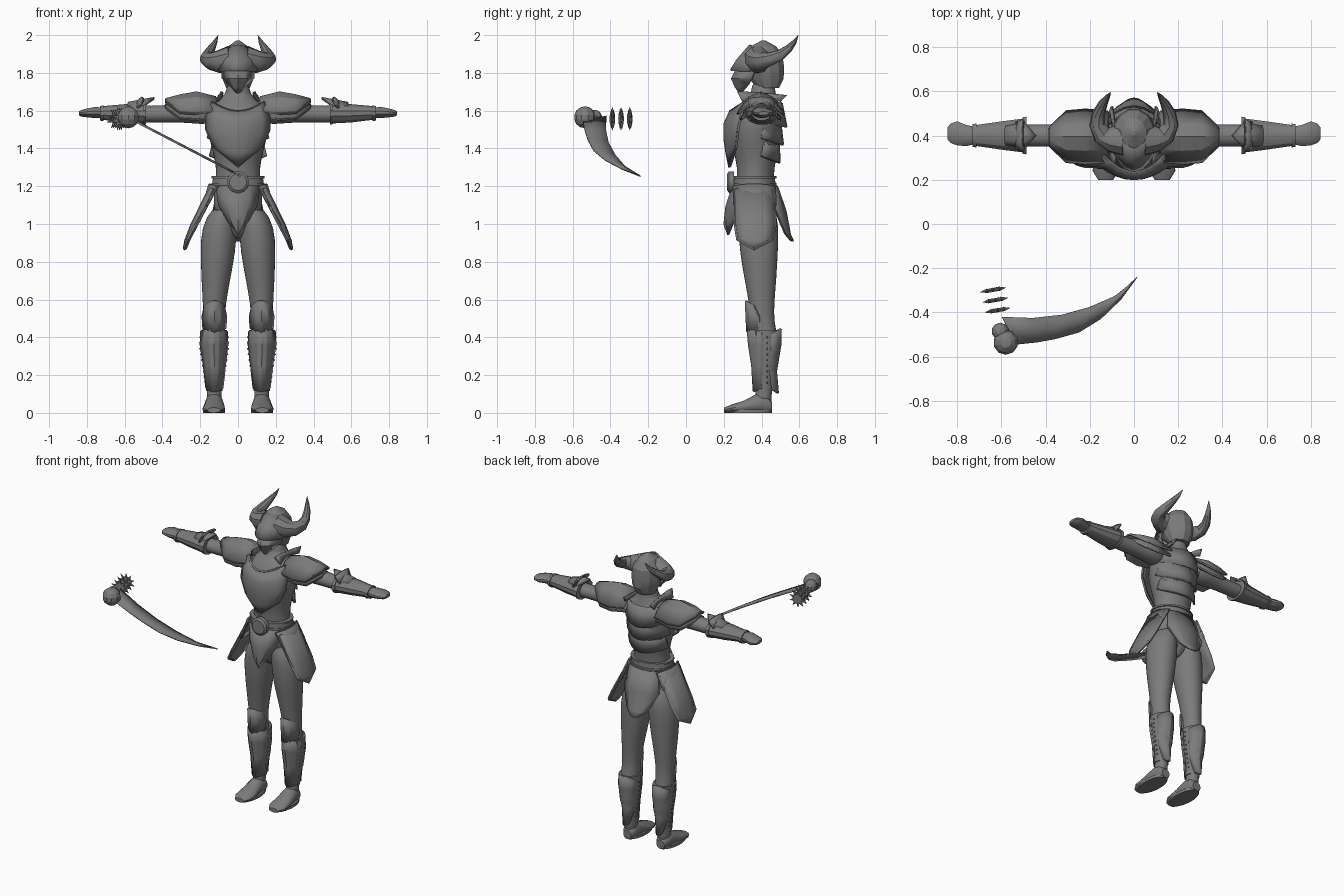
import bpy, bmesh, math
from mathutils import Vector, Matrix

cube = bpy.data.objects.get("Cube")
if cube:
    bpy.data.objects.remove(cube)

steel = bpy.data.materials.new("grey_steel")
steel.use_nodes = True
GREY = (0.2, 0.2, 0.2, 1)
steel.diffuse_color = GREY
steel.node_tree.nodes["Principled BSDF"].inputs["Base Color"].default_value = GREY


def finish(name, bm, mirror=False, smooth=35, subsurf=0, thick=0):
    """Turn a bmesh into a finished object."""
    bmesh.ops.remove_doubles(bm, verts=bm.verts, dist=0.0005)
    bmesh.ops.recalc_face_normals(bm, faces=bm.faces)
    me = bpy.data.meshes.new(name)
    bm.to_mesh(me)
    bm.free()
    me.materials.append(steel)
    ob = bpy.data.objects.new(name, me)
    bpy.context.collection.objects.link(ob)
    if smooth:
        bpy.ops.object.select_all(action='DESELECT')
        ob.select_set(True)
        bpy.context.view_layer.objects.active = ob
        bpy.ops.object.shade_smooth_by_angle(angle=math.radians(smooth))
    if thick:
        mod = ob.modifiers.new("thickness", 'SOLIDIFY')
        mod.thickness, mod.offset = thick, 0
    if subsurf:
        ob.modifiers.new("rounding", 'SUBSURF').levels = subsurf
        ob.modifiers["rounding"].render_levels = subsurf
    if mirror:
        ob.modifiers.new("mirror", 'MIRROR').use_mirror_merge = False
    return ob


def skin(bm, rings, closed=False):
    """Bridge rings of points; cap the ends unless closed."""
    vs = [[bm.verts.new(p) for p in r] for r in rings]
    n = len(vs[0])
    for a, b in zip(vs, vs[1:] + (vs[:1] if closed else [])):
        for i in range(n):
            bm.faces.new((a[i], a[(i + 1) % n], b[(i + 1) % n], b[i]))
    if not closed:
        bm.faces.new(vs[0])
        bm.faces.new(vs[-1])


def loft(name, axis, sections, n=16, **kw):
    """Ellipses (t, centre a, centre b, radius a, radius b) along an axis."""
    rings = []
    for t, ca, cb, ra, rb in sections:
        ring = []
        for i in range(n):
            w = 2 * math.pi * (i + 0.5) / n
            p = [ca + ra * math.cos(w), cb + rb * math.sin(w)]
            p.insert(axis, t)
            ring.append((p[0], p[1], max(p[2], 0)))
        rings.append(ring)
    bm = bmesh.new()
    skin(bm, rings)
    return finish(name, bm, **kw)


def tube(name, path, radii, n=10, closed=False, **kw):
    """Sweep a circle along a path."""
    pts = [Vector(p) for p in path]
    rings, m = [], len(pts)
    side = None
    for i, p in enumerate(pts):
        nxt = pts[(i + 1) % m] if closed else pts[min(i + 1, m - 1)]
        prv = pts[i - 1] if closed else pts[max(i - 1, 0)]
        d = (nxt - prv).normalized()
        base = side if side is not None else d.orthogonal()
        side = (base - d * base.dot(d)).normalized()
        up = d.cross(side)
        rings.append([p + radii[i] * (side * math.cos(2 * math.pi * k / n)
                      + up * math.sin(2 * math.pi * k / n)) for k in range(n)])
    bm = bmesh.new()
    skin(bm, rings, closed)
    return finish(name, bm, **kw)


def plate(name, rows, cols=6, thick=0.014, rim=0.009, mirror=False, smooth=25):
    """Curved armour plate from rows of (edge, middle, edge), with a rim."""
    grid = []
    for row in rows:
        l, m, r = (Vector(p) for p in row)
        line = []
        for i in range(cols + 1):
            u = 2 * i / cols - 1
            line.append(m + (r - l) * u / 2 + ((l + r) / 2 - m) * u * u)
        grid.append(line)
    bm = bmesh.new()
    vs = [[bm.verts.new(p) for p in line] for line in grid]
    for a, b in zip(vs, vs[1:]):
        for i in range(cols):
            bm.faces.new((a[i], a[i + 1], b[i + 1], b[i]))
    bmesh.ops.remove_doubles(bm, verts=bm.verts, dist=0.001)
    finish(name, bm, mirror, smooth, thick=thick)
    if rim:
        edge = grid[0] + [g[-1] for g in grid[1:]] + grid[-1][-2::-1] + [g[0] for g in grid[-2:0:-1]]
        loop = [p for i, p in enumerate(edge) if (p - edge[i - 1]).length > 0.004]
        tube(name + "_rim", loop, [rim] * len(loop), 4, True, mirror=mirror, smooth=0)


def sym(w, ye, ze, ym, zm):
    return ((-w, ye, ze), (0, ym, zm), (w, ye, ze))


def about(cx, w, ye, ze, ym, zm):
    return ((cx - w, ye, ze), (cx, ym, zm), (cx + w, ye, ze))


def tip(x, y, z):
    return ((x, y, z),) * 3


# Body
loft("torso", 2, [(.92, 0, .38, .03, .05), (.98, 0, .38, .1, .09), (1.1, 0, .375, .14, .105),
     (1.2, 0, .365, .125, .1), (1.3, 0, .37, .115, .098), (1.4, 0, .37, .14, .125),
     (1.5, 0, .37, .17, .14), (1.59, 0, .385, .17, .125), (1.65, 0, .4, .12, .09),
     (1.68, 0, .41, .062, .065), (1.78, 0, .41, .055, .06)], subsurf=1)
loft("legs", 2, [(1.1, .075, .38, .06, .095), (.98, .1, .385, .098, .11), (.85, .106, .385, .094, .103),
     (.7, .118, .395, .077, .085), (.58, .125, .4, .062, .068), (.48, .128, .405, .057, .062),
     (.4, .128, .42, .064, .07), (.3, .127, .425, .06, .064), (.18, .125, .42, .042, .046),
     (.1, .125, .41, .038, .043), (.03, .127, .405, .042, .05)], mirror=True, subsurf=1)
loft("feet", 1, [(.455, .125, .03, .03, .03), (.43, .125, .045, .045, .05), (.38, .126, .05, .048, .055),
     (.31, .127, .032, .056, .035), (.24, .128, .02, .06, .024), (.2, .128, .014, .035, .014)],
     mirror=True)
loft("soles", 2, [(0, .127, .33, .06, .125), (.018, .127, .33, .06, .128)], mirror=True)
loft("arms", 0, [(.12, .4, 1.59, .08, .075), (.25, .4, 1.59, .062, .055), (.35, .4, 1.585, .052, .048),
     (.45, .4, 1.58, .05, .045), (.6, .4, 1.585, .05, .045), (.72, .4, 1.588, .036, .032)],
     mirror=True, subsurf=1)
loft("hands", 0, [(.71, .4, 1.588, .038, .03), (.76, .4, 1.59, .05, .03), (.8, .41, 1.588, .056, .024),
     (.83, .41, 1.586, .045, .018), (.843, .41, 1.586, .028, .01)], n=12, mirror=True)

# Helmet and horns
loft("helmet", 2, [(1.72, 0, .435, .065, .06), (1.77, 0, .425, .085, .095), (1.83, 0, .415, .098, .108),
     (1.89, 0, .41, .09, .105), (1.94, 0, .41, .055, .07), (1.972, 0, .41, .008, .01)], n=12, smooth=20)
plate("visor", [sym(.05, .38, 1.93, .34, 1.945), sym(.095, .36, 1.86, .275, 1.87),
      sym(.098, .34, 1.81, .24, 1.815)], rim=.005)
plate("face_mask", [sym(.085, .37, 1.83, .27, 1.82), sym(.08, .35, 1.77, .245, 1.77),
      sym(.045, .335, 1.74, .265, 1.725), sym(.01, .3, 1.7, .29, 1.695)], cols=4, rim=0, smooth=20)
tube("horns", [(.04, .38, 1.87), (.1, .385, 1.86), (.145, .405, 1.862), (.167, .45, 1.875),
     (.16, .5, 1.895), (.14, .545, 1.93), (.12, .575, 1.965), (.105, .595, 2.0)],
     [.075, .062, .046, .036, .029, .021, .012, .001], mirror=True)

# Chest, back and collar armour
plate("breastplate", [sym(.135, .31, 1.645, .235, 1.595), sym(.165, .29, 1.57, .205, 1.53),
      sym(.165, .275, 1.5, .205, 1.45), sym(.125, .265, 1.41, .215, 1.38),
      tip(0, .23, 1.305)], cols=8)
for i in range(3):
    z = 1.64 - .095 * i
    w = .165 - .012 * i
    plate(f"back_plate_{i + 1}", [sym(w * .9, .42, z, .505 - .008 * i, z),
          sym(w + .008, .4, z - .09, .53 - .018 * i, z - .125)], cols=8, rim=.006)
plate("collar_guards", [((.11, .3, 1.65), (.09, .4, 1.665), (.11, .5, 1.65)),
      ((.085, .275, 1.7), (.085, .4, 1.69), (.1, .53, 1.68))], rim=.005, mirror=True)

# Layered shoulder armour
for layer, (grow, dx, dz) in {"shoulder_guards": (1, 0, 0), "under_shoulder_guards": (.86, .0, -.03)}.items():
    rows = []
    for x, half, low, top in [(.12, .112, 1.6, 1.67), (.22, .12, 1.585, 1.695),
                              (.305, .112, 1.59, 1.68), (.38, .04, 1.645, 1.66)]:
        rows.append(((x + dx, .395 - half * grow, low + dz), (x + dx, .395, top + dz),
                     (x + dx, .395 + half * grow, low + dz)))
    plate(layer, rows, cols=4, rim=.008, mirror=True, smooth=20)

# Forearm armour
loft("gauntlets", 0, [(.49, .4, 1.585, .08, .055), (.51, .4, 1.585, .078, .054),
     (.6, .4, 1.586, .066, .05), (.72, .4, 1.588, .048, .037)], n=12, mirror=True, smooth=25)
for name, x, ry, rz in [("elbow_bands", .495, .088, .062), ("wrist_bands", .722, .056, .043)]:
    loft(name, 0, [(x - .009, .4, 1.586, ry, rz), (x + .009, .4, 1.586, ry - .003, rz - .003)],
         n=12, mirror=True)
plate("elbow_points", [tip(.445, .4, 1.665), ((.495, .345, 1.63), (.5, .4, 1.655), (.495, .455, 1.63)),
      ((.58, .36, 1.62), (.58, .4, 1.64), (.58, .44, 1.62))], cols=4, rim=.006, mirror=True)
plate("elbow_fins", [((.5, .33, 1.66), (.505, .4, 1.67), (.5, .47, 1.66)),
      ((.53, .34, 1.61), (.54, .4, 1.64), (.53, .46, 1.61))], cols=4, rim=.004, mirror=True)

# Belt and hip armour
loft("belt", 2, [(1.205, 0, .362, .138, .114), (1.25, 0, .362, .134, .11)], n=20)
for name, z in [("belt_lower_edge", 1.21), ("belt_upper_edge", 1.247)]:
    loft(name, 2, [(z - .006, 0, .362, .143, .118), (z + .006, 0, .362, .143, .118)], n=20)
loft("buckle", 1, [(.218, 0, 1.222, .045, .045), (.228, 0, 1.222, .058, .058),
     (.255, 0, 1.222, .058, .058)])
plate("front_tasset", [sym(.115, .29, 1.2, .25, 1.2), sym(.1, .275, 1.1, .215, 1.09),
      sym(.055, .255, 1.02, .205, 1.0), tip(0, .225, .945)], cols=4, rim=.005)
plate("rear_tasset", [sym(.105, .45, 1.2, .48, 1.2), sym(.13, .475, 1.07, .525, 1.07),
      sym(.075, .525, .95, .55, .94), sym(.03, .555, .915, .565, .91)], cols=4, rim=.005)
plate("side_tassets", [((.125, .26, 1.18), (.145, .36, 1.195), (.125, .465, 1.18)),
      ((.225, .265, .99), (.245, .36, .99), (.225, .468, .99)),
      ((.262, .275, .92), (.275, .36, .91), (.262, .455, .92)), tip(.282, .36, .87)],
      cols=4, thick=.02, rim=.011, mirror=True)
plate("upper_hip_plates", [((.11, .25, 1.2), (.15, .36, 1.21), (.11, .47, 1.2)),
      ((.165, .255, 1.1), (.195, .36, 1.06), (.165, .475, 1.1))], cols=4, rim=.006, mirror=True)

# Knee and shin armour
plate("knee_guards", [about(.125, .05, .36, .565, .318, .59), about(.125, .062, .385, .51, .322, .51),
      about(.125, .058, .385, .45, .325, .43)], cols=4, rim=.007, mirror=True)
loft("greaves", 2, [(.44, .128, .415, .07, .082), (.36, .128, .418, .072, .079), (.26, .126, .425, .06, .064),
     (.17, .125, .415, .045, .05), (.115, .125, .41, .045, .048)], mirror=True)
plate("shin_plates", [about(.127, .068, .4, .43, .328, .445), about(.127, .07, .405, .36, .335, .36),
      about(.125, .055, .405, .25, .352, .25), about(.125, .042, .4, .13, .36, .115)],
      rim=.005, mirror=True)
plate("calf_plates", [about(.127, .06, .45, .42, .5, .445), about(.127, .062, .45, .36, .498, .36),
      about(.125, .045, .44, .22, .475, .22), about(.125, .02, .46, .12, .485, .105)],
      rim=.004, mirror=True)
bm = bmesh.new()
for side in (-1, 1):
    for k in range(9):
        z = .16 + .03 * k
        reach = .047 + .028 * min(1, (z - .16) / .18)
        bmesh.ops.create_icosphere(bm, subdivisions=1, radius=.005,
                                   matrix=Matrix.Translation((.126 + side * reach, .43, z)))
finish("greave_rivets", bm, mirror=True)

# Floating blade with its round grip
def on_blade(x, y):
    return Vector((x, y, 1.26 - .52 * x))


edges = [(-.596, -.42, -.535, -.545), (-.46, -.425, -.44, -.535), (-.325, -.41, -.357, -.52),
         (-.2, -.375, -.25, -.49), (-.086, -.325, -.153, -.43), (-.03, -.28, -.06, -.34)]
rows = []
for ax, ay, bx, by in edges:
    a, b = on_blade(ax, ay), on_blade(bx, by)
    rows.append((a, (a + b) / 2 + Vector((0, 0, .004)), b))
rows.append(tip(*on_blade(.014, -.24)))
plate("curved_blade", rows, cols=2, thick=.009, rim=0)
for name, spot, r in [("grip_ball", (-.58, -.535, 1.565), .058), ("grip_knob", (-.605, -.485, 1.565), .04)]:
    bm = bmesh.new()
    bmesh.ops.create_uvsphere(bm, u_segments=10, v_segments=7, radius=r, matrix=Matrix.Translation(spot))
    finish(name, bm, smooth=20)

# Three spiked rings beside the grip
for k in range(3):
    centre = Vector((-.617 - .01 * k, -.39 + .046 * k, 1.557))
    turn = Matrix.Translation(centre) @ Matrix.Rotation(math.radians(10), 4, 'Z')
    bm = bmesh.new()
    bmesh.ops.create_cone(bm, cap_ends=True, segments=12, radius1=.034, radius2=.034, depth=.018,
                          matrix=turn @ Matrix.Rotation(math.pi / 2, 4, 'X'))
    for s in range(10):
        spin = Matrix.Rotation(2 * math.pi * s / 10, 4, 'Y')
        bmesh.ops.create_cone(bm, cap_ends=True, segments=5, radius1=.011, radius2=.0005, depth=.034,
                              matrix=turn @ spin @ Matrix.Translation((0, 0, .045)))
    finish(f"spiked_ring_{k + 1}", bm, smooth=20)
